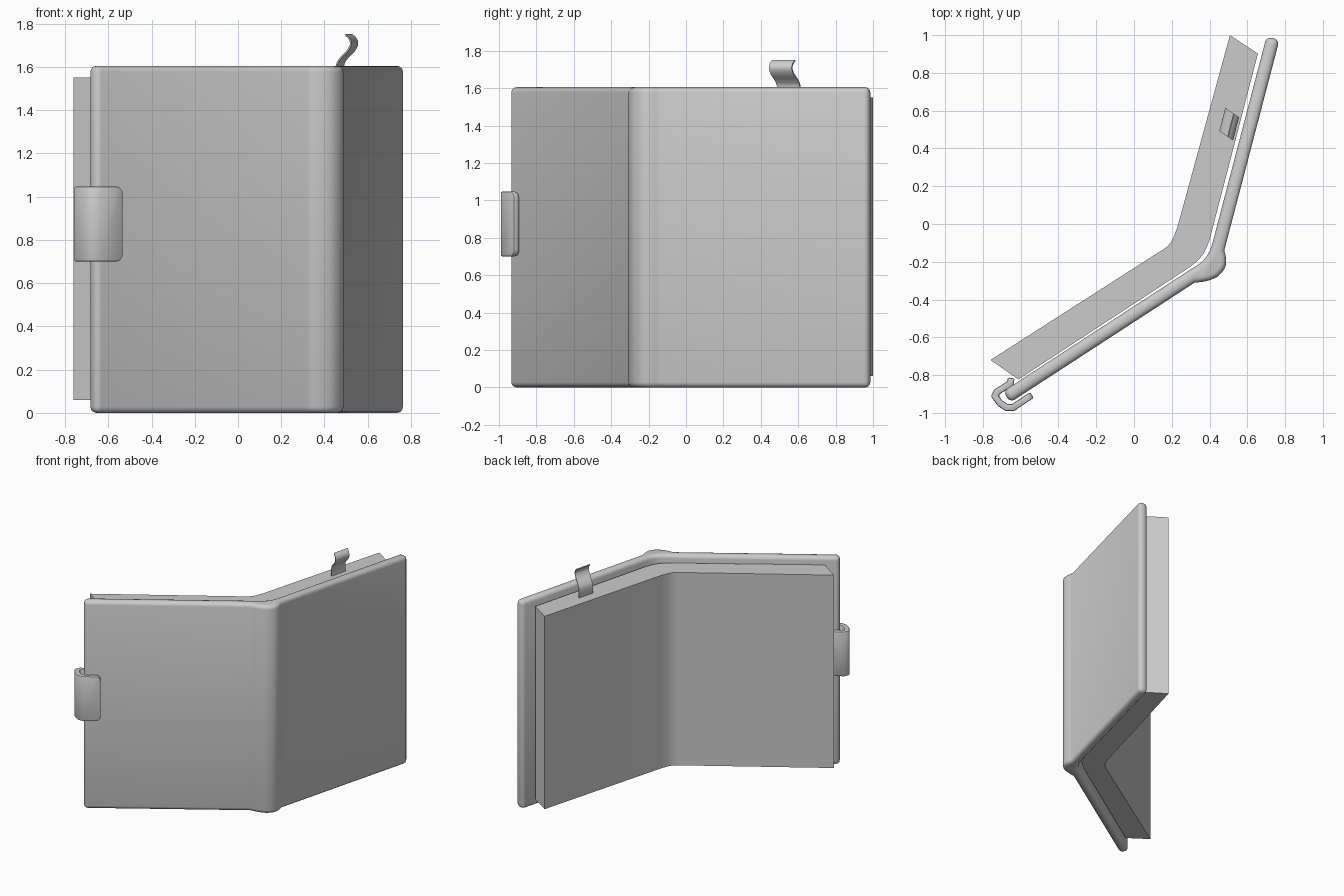
import bpy, bmesh, math
from mathutils import Vector, Matrix

cube = bpy.data.objects.get("Cube")
if cube:
    bpy.data.objects.remove(cube)

grey = bpy.data.materials.new("light_grey")
grey.use_nodes = True
colour = (0.6, 0.6, 0.6, 1)
grey.diffuse_color = colour
grey.node_tree.nodes["Principled BSDF"].inputs["Base Color"].default_value = colour


def band(path, thickness):
    """Outline of a strip of even thickness along a 2D path."""
    pts = [Vector(p) for p in path]
    left, right = [], []
    for i, p in enumerate(pts):
        a = (p - pts[i - 1]).normalized() if i else (pts[1] - p).normalized()
        b = (pts[i + 1] - p).normalized() if i < len(pts) - 1 else a
        t = (a + b).normalized()
        side = Vector((-t.y, t.x)) * thickness / 2 / max(t.dot(b), 0.5)
        left.append(p + side)
        right.append(p - side)
    return left + right[::-1]


def smooth_path(path, steps=5):
    """Catmull-Rom curve through the given points."""
    p = [Vector(q) for q in path]
    p = [2 * p[0] - p[1]] + p + [2 * p[-1] - p[-2]]
    out = []
    for a, b, c, d in zip(p, p[1:], p[2:], p[3:]):
        for k in range(steps):
            t = k / steps
            out.append(0.5 * (2 * b + (c - a) * t + (2 * a - 5 * b + 4 * c - d) * t ** 2
                              + (3 * b - a - 3 * c + d) * t ** 3))
    return out + [p[-2]]


def prism(name, outline, low, high, bevel=0, segments=3, frame=None, tip=None):
    """Extrude an outline, round its sharp edges and shade it."""
    bm = bmesh.new()
    face = bm.faces.new([bm.verts.new((p[0], p[1], low)) for p in outline])
    grown = bmesh.ops.extrude_face_region(bm, geom=[face])["geom"]
    top = [v for v in grown if isinstance(v, bmesh.types.BMVert)]
    bmesh.ops.translate(bm, verts=top, vec=(0, 0, high - low))
    bmesh.ops.recalc_face_normals(bm, faces=bm.faces[:])
    if tip:
        # round the corners of the strip's free end
        ends = [e for e in bm.edges if abs(e.verts[0].co.z - e.verts[1].co.z) < 1e-5
                and all((v.co.xy - Vector(tip)).length < 0.03 for v in e.verts)]
        bmesh.ops.bevel(bm, geom=ends, offset=0.035, segments=4, profile=0.5,
                        affect='EDGES', clamp_overlap=True)
    if bevel:
        sharp = [e for e in bm.edges if e.calc_face_angle(0) > math.radians(40)]
        bmesh.ops.bevel(bm, geom=sharp, offset=bevel, segments=segments, profile=0.5,
                        affect='EDGES', clamp_overlap=True)
    if frame:
        bm.transform(frame)
    bmesh.ops.recalc_face_normals(bm, faces=bm.faces[:])
    mesh = bpy.data.meshes.new(name)
    bm.to_mesh(mesh)
    bm.free()
    mesh.materials.append(grey)
    obj = bpy.data.objects.new(name, mesh)
    bpy.context.collection.objects.link(obj)
    bpy.ops.object.select_all(action='DESELECT')
    obj.select_set(True)
    bpy.context.view_layer.objects.active = obj
    bpy.ops.object.shade_smooth_by_angle(angle=math.radians(35))
    return obj


# Cover: two boards joined by a rounded spine
spine = smooth_path([(0.32, -0.311), (0.38, -0.303), (0.44, -0.28), (0.48, -0.235),
                     (0.488, -0.19), (0.478, -0.14)], 3)
hinge = smooth_path([(0.421, -0.08), (0.4, -0.145), (0.36, -0.2), (0.3, -0.24)], 2)
cover = [(-0.693, -0.886), (-0.655, -0.945)] + spine + [(0.77, 0.975), (0.702, 0.993)] + hinge
prism("cover", cover, 0, 1.605, bevel=0.028)

# Page block: opened stack with slanted ends
outer_fold = smooth_path([(0.27, -0.245), (0.325, -0.205), (0.37, -0.155), (0.4, -0.085)], 2)
inner_fold = smooth_path([(0.23, -0.015), (0.205, -0.08), (0.175, -0.12), (0.13, -0.15)], 2)
pages = [(-0.76, -0.72), (-0.612, -0.823)] + outer_fold + [(0.656, 0.902), (0.508, 1.0)] + inner_fold
prism("pages", pages, 0.06, 1.55)

# Clasp: hooked strap around the free edge of the front board
strap = [(-0.65, -0.815), (-0.655, -0.845), (-0.725, -0.888), (-0.737, -0.91), (-0.71, -0.948),
         (-0.675, -0.972), (-0.64, -0.972), (-0.54, -0.905)]
prism("clasp", band(strap, 0.036), 0.7, 1.047, bevel=0.008, segments=2, tip=strap[-1])

# Bookmark: S-curved ribbon rising from the pages
across = Vector((0.83, -0.56, 0))
along = Vector((0.25, 0.97, 0))
frame = Matrix((across, (0, 0, 1), along)).transposed().to_4x4()
frame.translation = (0.472, 0.55, 0)
wave = smooth_path([(0, 1.53), (0, 1.605), (0.02, 1.64), (0.06, 1.675), (0.078, 1.705),
                    (0.07, 1.73), (0.048, 1.748)])
prism("bookmark", band(wave, 0.008), -0.063, 0.063, frame=frame)
